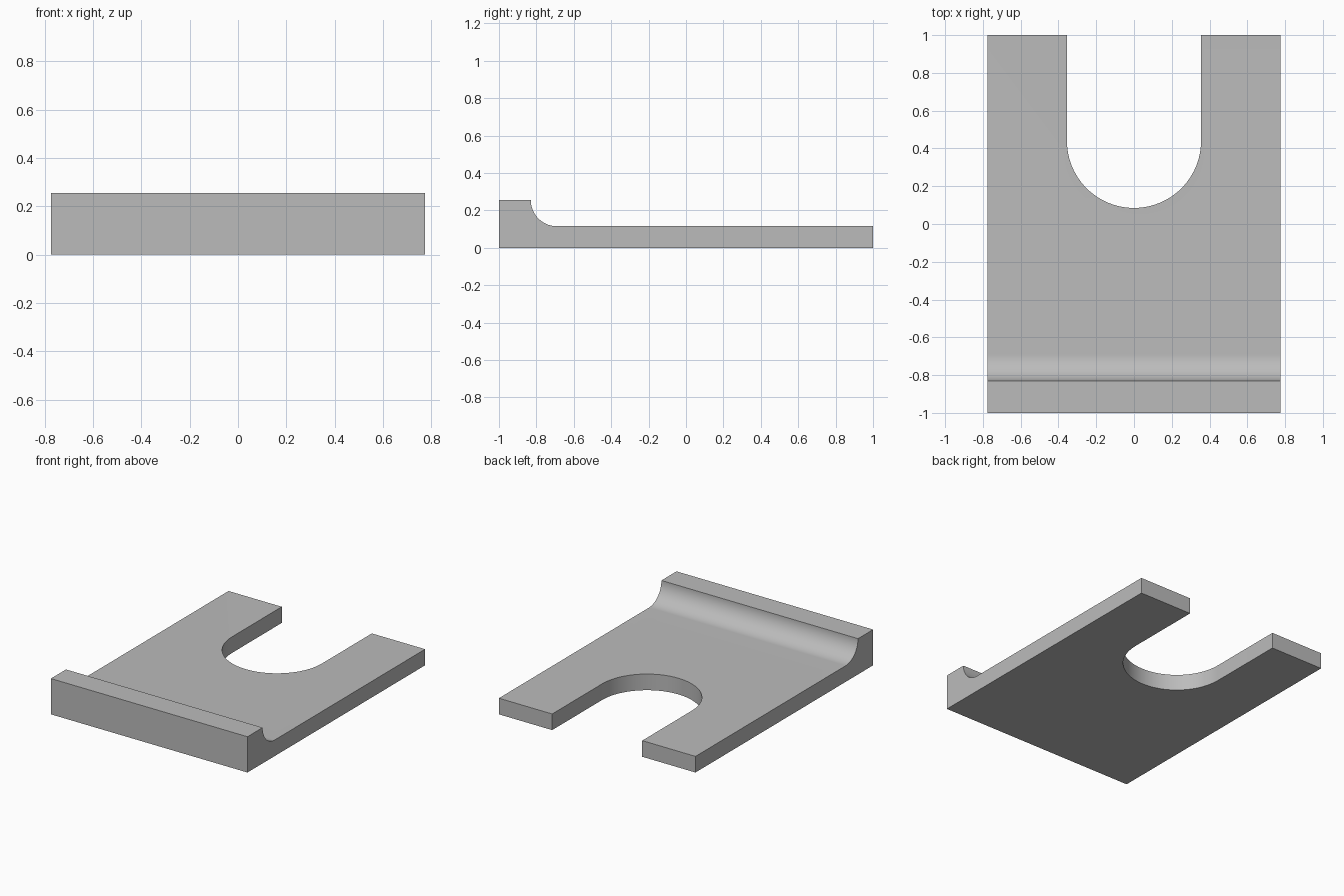
import bpy
import bmesh
from math import sin, cos, pi

cube = bpy.data.objects.get("Cube")
if cube:
    bpy.data.objects.remove(cube, do_unlink=True)

HALF_WIDTH, HALF_LENGTH = 0.775, 1.0
PLATE_TOP, LIP_TOP = 0.115, 0.255
FILLET = LIP_TOP - PLATE_TOP
LIP_BACK = -0.83
SLOT_RADIUS, SLOT_CENTRE = 0.355, 0.44

grey = bpy.data.materials.new("plain grey")
grey.use_nodes = True
colour = (0.5, 0.5, 0.5, 1)
grey.diffuse_color = colour
grey.node_tree.nodes["Principled BSDF"].inputs["Base Color"].default_value = colour


def prism(name, outline, direction):
    """Extrude a closed outline of 3D points along a direction."""
    bm = bmesh.new()
    face = bm.faces.new([bm.verts.new(p) for p in outline])
    extruded = bmesh.ops.extrude_face_region(bm, geom=[face])["geom"]
    moved = [g for g in extruded if isinstance(g, bmesh.types.BMVert)]
    bmesh.ops.translate(bm, verts=moved, vec=direction)
    bmesh.ops.recalc_face_normals(bm, faces=bm.faces)
    mesh = bpy.data.meshes.new(name)
    bm.to_mesh(mesh)
    bm.free()
    mesh.materials.append(grey)
    obj = bpy.data.objects.new(name, mesh)
    bpy.context.collection.objects.link(obj)
    return obj


def arc(cx, cy, radius, start, end, steps):
    angles = [start + (end - start) * i / steps for i in range(steps + 1)]
    return [(cx + radius * cos(a), cy + radius * sin(a)) for a in angles]


# Plate with raised front lip and concave fillet, from its side profile
profile = [(-HALF_LENGTH, 0), (-HALF_LENGTH, LIP_TOP)]
profile += arc(LIP_BACK + FILLET, LIP_TOP, FILLET, pi, 1.5 * pi, 24)
profile += [(HALF_LENGTH, PLATE_TOP), (HALF_LENGTH, 0)]
plate = prism("slotted_plate", [(-HALF_WIDTH, y, z) for y, z in profile],
              (2 * HALF_WIDTH, 0, 0))

# Round-ended slot open at the back
slot = arc(0, SLOT_CENTRE, SLOT_RADIUS, pi, 2 * pi, 48)
slot += [(SLOT_RADIUS, HALF_LENGTH + 0.2), (-SLOT_RADIUS, HALF_LENGTH + 0.2)]
cutter = prism("slot_cutter", [(x, y, -0.2) for x, y in slot], (0, 0, 0.6))
cutter.hide_render = True

cut = plate.modifiers.new("slot", "BOOLEAN")
cut.operation = "DIFFERENCE"
cut.solver = "EXACT"
cut.object = cutter

# Apply the cut, drop the cutter and smooth the curved walls
bpy.ops.object.select_all(action="DESELECT")
plate.select_set(True)
bpy.context.view_layer.objects.active = plate
bpy.ops.object.modifier_apply(modifier=cut.name)
bpy.data.objects.remove(cutter, do_unlink=True)
bpy.ops.object.shade_smooth_by_angle(angle=pi / 6)
